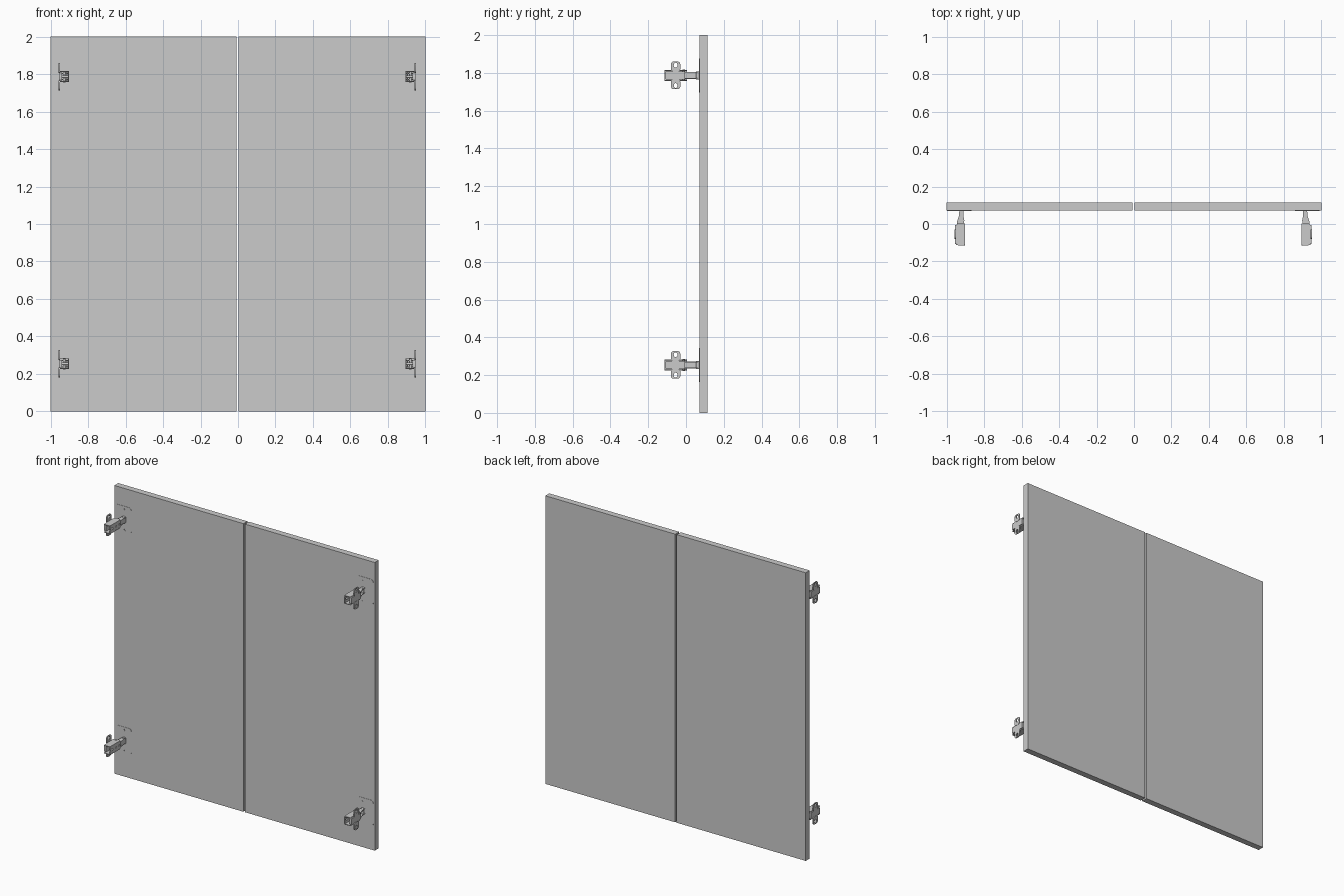
import bpy, math
from mathutils import Matrix, Vector

if "Cube" in bpy.data.objects:
    bpy.data.objects.remove(bpy.data.objects["Cube"])

XY = Matrix.Identity(4)
YZ = Matrix(((0, 0, 1, 0), (1, 0, 0, 0), (0, 1, 0, 0), (0, 0, 0, 1)))
XZ = Matrix.Rotation(math.pi / 2, 4, 'X')


def circle(cx, cy, r, n=16, sy=1.0):
    return [(cx + r * math.cos(2 * math.pi * i / n),
             cy + r * sy * math.sin(2 * math.pi * i / n)) for i in range(n)]


def rounded(x0, x1, y0, y1, r, n=4):
    pts = []
    for cx, cy, a in ((x1 - r, y1 - r, 0), (x0 + r, y1 - r, 90),
                      (x0 + r, y0 + r, 180), (x1 - r, y0 + r, 270)):
        for i in range(n + 1):
            t = math.radians(a + 90 * i / n)
            pts.append((cx + r * math.cos(t), cy + r * math.sin(t)))
    return pts


def plate(name, loops, thick, plane, offset, place):
    """Extrude an outline with holes, lay it in a plane, then place it."""
    cu = bpy.data.curves.new(name + "_outline", 'CURVE')
    cu.dimensions, cu.fill_mode, cu.extrude = '2D', 'BOTH', thick / 2
    for pts in loops:
        sp = cu.splines.new('POLY')
        sp.points.add(len(pts) - 1)
        for p, (a, b) in zip(sp.points, pts):
            p.co = (a, b, 0, 1)
        sp.use_cyclic_u = True
    tmp = bpy.data.objects.new(name + "_tmp", cu)
    bpy.context.collection.objects.link(tmp)
    bpy.context.view_layer.update()
    dg = bpy.context.evaluated_depsgraph_get()
    me = bpy.data.meshes.new_from_object(tmp.evaluated_get(dg))
    bpy.data.objects.remove(tmp)
    m = place @ Matrix.Translation(Vector(offset)) @ plane
    me.transform(m)
    if m.determinant() < 0:
        me.flip_normals()
    ob = bpy.data.objects.new(name, me)
    bpy.context.collection.objects.link(ob)


def door(name, x0, x1):
    bpy.ops.mesh.primitive_cube_add(size=1, location=((x0 + x1) / 2, 0.0935, 1))
    ob = bpy.context.object
    ob.name = name
    ob.scale = (x1 - x0, 0.043, 2)


def hinge(tag, place):
    # cross-shaped mounting plate: rounded wings with screw holes
    for s in (-1, 1):
        z0, z1 = sorted((s * 0.02, s * 0.073))
        plate(f"mount_wing_{tag}", [rounded(-0.08, -0.03, z0, z1, 0.014),
              circle(-0.055, s * 0.054, 0.010, 16, 1.3)], 0.006, YZ, (-0.954, 0, 0), place)
    plate(f"mount_base_{tag}", [rounded(-0.108, -0.005, -0.021, 0.021, 0.004)],
          0.016, YZ, (-0.947, 0, 0), place)
    # channel-shaped arm: two cheeks and a web with slots
    cheek = [(-0.949, -0.113), (-0.907, -0.115), (-0.903, -0.105), (-0.903, -0.005),
             (-0.909, 0.006), (-0.938, 0.006), (-0.952, -0.01), (-0.952, -0.06)]
    for s in (-1, 1):
        plate(f"arm_cheek_{tag}", [cheek], 0.005, XY, (0, 0, s * 0.0265), place)
    plate(f"arm_web_{tag}", [rounded(-0.114, 0.004, -0.026, 0.026, 0.004),
          rounded(-0.1, -0.078, -0.007, 0.007, 0.006), circle(-0.05, 0, 0.008),
          circle(-0.015, 0, 0.007)], 0.005, YZ, (-0.906, 0, 0), place)
    # adjusting screws and pivot pin
    for y, r in ((-0.05, 0.007), (-0.015, 0.006)):
        plate(f"arm_screw_{tag}", [circle(y, 0, r)], 0.04, YZ, (-0.926, 0, 0), place)
    plate(f"pivot_pin_{tag}", [circle(-0.928, -0.012, 0.006)], 0.062, XY, (0, 0, 0), place)
    # knuckle links reaching from the arm into the door
    link = [(-0.945, -0.02), (-0.908, -0.02), (-0.906, 0.02), (-0.911, 0.045),
            (-0.911, 0.08), (-0.932, 0.08), (-0.934, 0.045), (-0.944, 0.015)]
    for s in (-1, 1):
        plate(f"link_cheek_{tag}", [link], 0.005, XY, (0, 0, s * 0.0165), place)
    plate(f"link_web_{tag}", [rounded(-0.02, 0.08, -0.015, 0.015, 0.003)],
          0.005, YZ, (-0.912, 0, 0), place)
    plate(f"link_pin_{tag}", [circle(-0.921, 0.062, 0.010)], 0.042, XY, (0, 0, 0), place)
    # thin cup flange on the door face
    plate(f"cup_flange_{tag}", [rounded(-0.998, -0.868, -0.09, 0.09, 0.02),
          circle(-0.917, 0.072, 0.007), circle(-0.917, -0.072, 0.007)],
          0.003, XZ, (0, 0.0716, 0), place)


# two door panels with a narrow gap
door("left_door", -1.0, -0.009)
door("right_door", 0.003, 1.0)

# four hinges, the right pair mirrored
for zname, z in (("lower", 0.254), ("upper", 1.787)):
    hinge(f"left_{zname}", Matrix.Translation((0, 0, z)))
    hinge(f"right_{zname}", Matrix.Translation((-0.008, 0, z)) @ Matrix.Diagonal((-1, 1, 1, 1)))
